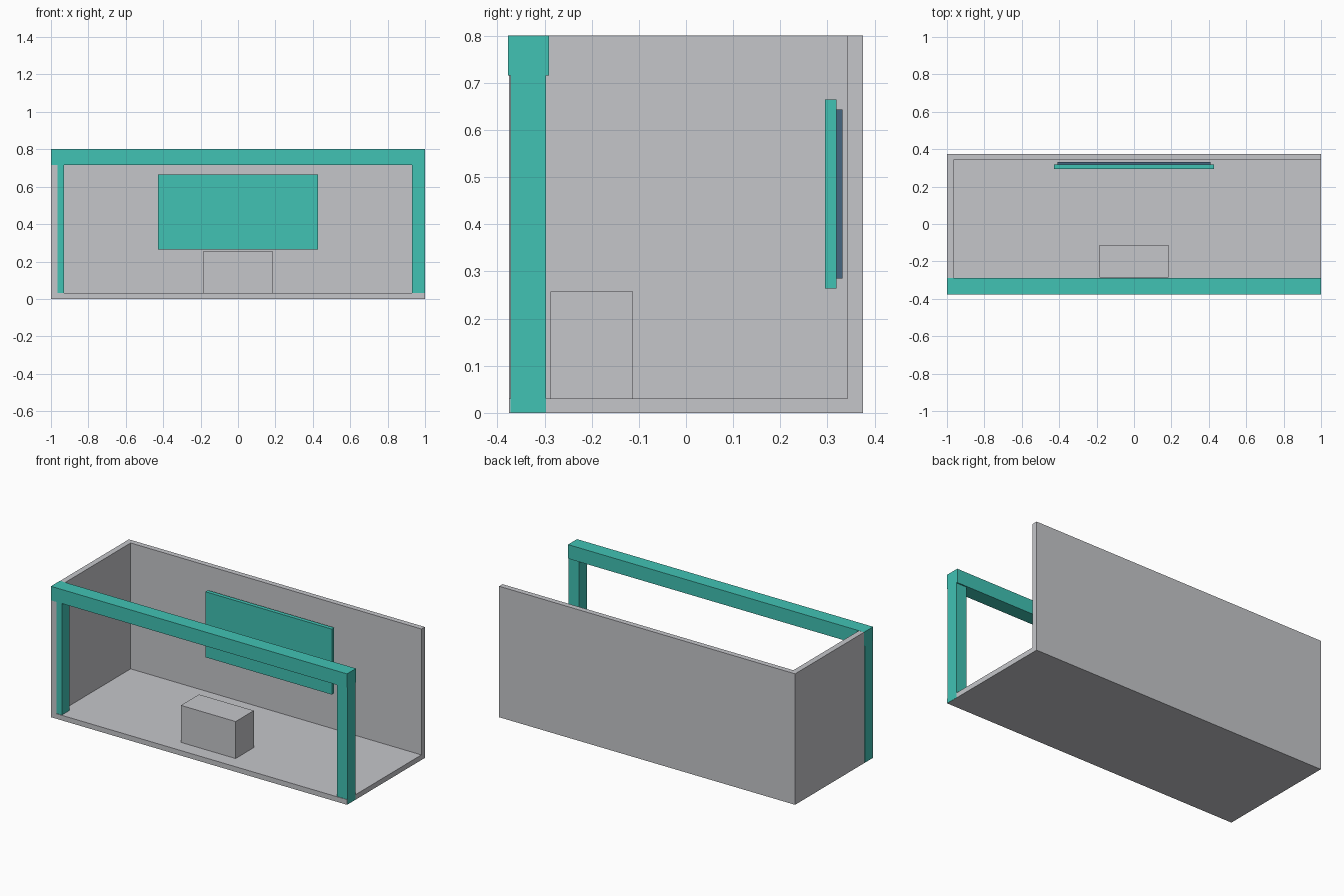
import bpy
from mathutils import Vector

if "Cube" in bpy.data.objects:
    bpy.data.objects.remove(bpy.data.objects["Cube"])


def material(name, rgb):
    # sRGB 0-255 to linear
    lin = [((c / 255 + 0.055) / 1.055) ** 2.4 for c in rgb]
    m = bpy.data.materials.new(name)
    m.diffuse_color = (*lin, 1)
    m.use_nodes = True
    m.node_tree.nodes["Principled BSDF"].inputs["Base Color"].default_value = m.diffuse_color
    return m


GREY = material("light_grey", (197, 198, 202))
TEAL = material("teal", (65, 194, 180))
SLATE = material("slate_blue", (70, 102, 128))


def box(name, x, y, z, mat):
    """Box from (min, max) ranges on each axis."""
    bpy.ops.mesh.primitive_cube_add(size=1)
    ob = bpy.context.object
    ob.name = name
    size = Vector((x[1] - x[0], y[1] - y[0], z[1] - z[0]))
    mid = Vector((sum(x) / 2, sum(y) / 2, sum(z) / 2))
    for v in ob.data.vertices:
        v.co = Vector(a * b for a, b in zip(v.co, size)) + mid
    ob.data.materials.append(mat)
    return ob


E = 0.0005  # tiny offset keeping the frame just proud of the shell

# Booth shell: floor, back wall and left wall, open on the right
box("floor", (-1, 1), (-0.375, 0.375), (0, 0.031), GREY)
box("back_wall", (-1, 1), (0.342, 0.375), (0.031, 0.8), GREY)
box("left_wall", (-1, -0.965), (-0.375, 0.342), (0.031, 0.8), GREY)

# Front frame: two posts and a header beam
for side, s in (("left", -1), ("right", 1)):
    xs = sorted((s * 0.93, s * (1 + E)))
    box(side + "_post", xs, (-0.372, -0.297), (E, 0.715), TEAL)
box("header_beam", (-1 - E, 1 + E), (-0.377, -0.29), (0.715, 0.8 + E), TEAL)

# Counter on the floor
box("counter", (-0.185, 0.185), (-0.287, -0.112), (0.031, 0.257), GREY)

# Sign panel with its backing board
box("sign_panel", (-0.427, 0.427), (0.295, 0.319), (0.264, 0.664), TEAL)
box("sign_backing", (-0.41, 0.41), (0.319, 0.332), (0.285, 0.643), SLATE)
